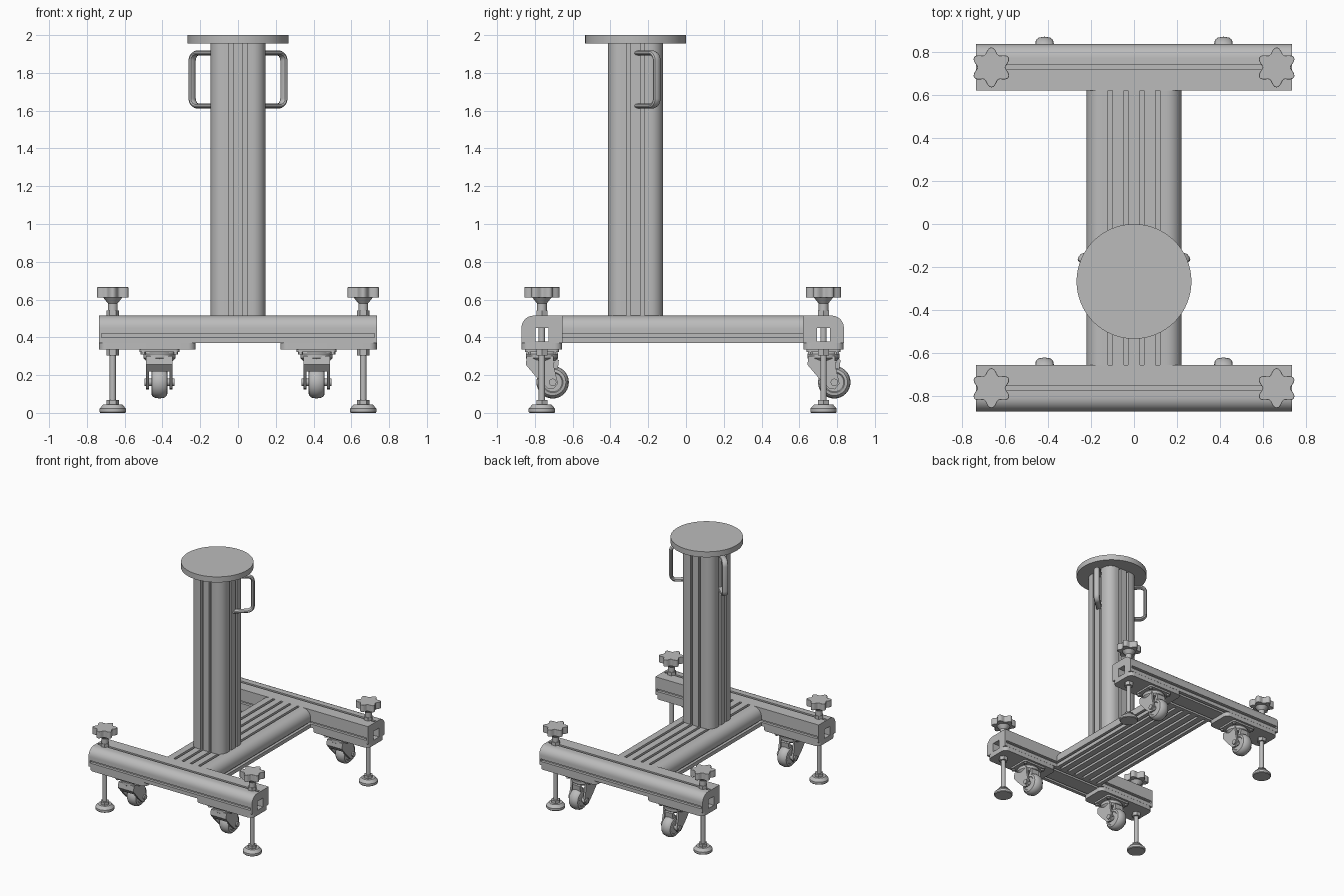
import bpy, bmesh
from math import radians, sin, cos, pi
from mathutils import Matrix, Vector

cube = bpy.data.objects.get("Cube")
if cube:
    bpy.data.objects.remove(cube)

GREY = (0.5, 0.5, 0.5, 1)
metal = bpy.data.materials.new("grey metal")
metal.use_nodes = True
metal.diffuse_color = GREY
metal.node_tree.nodes["Principled BSDF"].inputs["Base Color"].default_value = GREY

# Local profile plane to world: extrusion along x, y or z
ALONG = {
    "x": Matrix(((0, 0, 1, 0), (1, 0, 0, 0), (0, 1, 0, 0), (0, 0, 0, 1))),
    "y": Matrix.Rotation(pi / 2, 4, "X"),
    "z": Matrix.Identity(4),
}


def finish(name, bm, matrix):
    bmesh.ops.recalc_face_normals(bm, faces=bm.faces)
    mesh = bpy.data.meshes.new(name)
    bm.to_mesh(mesh)
    bm.free()
    ob = bpy.data.objects.new(name, mesh)
    bpy.context.collection.objects.link(ob)
    mesh.transform(matrix)
    mesh.materials.append(metal)
    bpy.context.view_layer.objects.active = ob
    bpy.ops.object.select_all(action="DESELECT")
    ob.select_set(True)
    bpy.ops.object.shade_smooth_by_angle(angle=radians(35))
    return ob


def profile(w, h, radii=(0, 0, 0, 0), grooves=((), (), (), ()), gw=0.02, gd=0.022):
    """Rounded rectangle from the lower left, with grooves on each side."""
    dirs = [Vector(d) for d in ((1, 0), (0, 1), (-1, 0), (0, -1))]
    signs = ((-1, -1), (1, -1), (1, 1), (-1, 1))
    corners = [Vector((sx * w / 2, sy * h / 2)) for sx, sy in signs]
    pts = []
    for i, (c, r, d) in enumerate(zip(corners, radii, dirs)):
        prev, inward = dirs[i - 1], dirs[(i + 1) % 4]
        if r:
            centre = c + r * (d - prev)
            pts += [centre - r * cos(k * pi / 16) * d + r * sin(k * pi / 16) * prev for k in range(9)]
        else:
            pts.append(c)
        mid = (c + corners[(i + 1) % 4]) / 2
        for t in grooves[i]:
            a, b = mid + d * (t - gw / 2), mid + d * (t + gw / 2)
            pts += [a, a + inward * gd, b + inward * gd, b]
    return pts


def extrude(name, loops, length, axis="z", at=(0, 0, 0)):
    """Fill the loops (later ones are holes) and extrude about the centre."""
    bm = bmesh.new()
    for loop in loops:
        vs = [bm.verts.new((p[0], p[1], -length / 2)) for p in loop]
        for a, b in zip(vs, vs[1:] + vs[:1]):
            bm.edges.new((a, b))
    bmesh.ops.triangle_fill(bm, edges=bm.edges[:], use_beauty=True, normal=(0, 0, 1))
    geom = bmesh.ops.extrude_face_region(bm, geom=bm.faces[:])["geom"]
    top = [v for v in geom if isinstance(v, bmesh.types.BMVert)]
    bmesh.ops.translate(bm, verts=top, vec=(0, 0, length))
    return finish(name, bm, Matrix.Translation(at) @ ALONG[axis])


def lathe(name, pts, axis="z", at=(0, 0, 0), steps=32):
    bm = bmesh.new()
    vs = [bm.verts.new((r, 0, z)) for r, z in pts]
    edges = [bm.edges.new(e) for e in zip(vs, vs[1:])]
    bmesh.ops.spin(bm, geom=vs + edges, axis=(0, 0, 1), cent=(0, 0, 0), angle=2 * pi, steps=steps)
    bmesh.ops.remove_doubles(bm, verts=bm.verts, dist=1e-5)
    return finish(name, bm, Matrix.Translation(at) @ ALONG[axis])


def rod(name, r, length, axis, at, steps=24):
    h = length / 2
    return lathe(name, [(0, -h), (r, -h), (r, h), (0, h)], axis, at, steps)


# Column, round head plate and base bridge
POST_Y = -0.267
pair = (-0.037, 0.037)
four = (-0.11, -0.037, 0.037, 0.11)
extrude("column", [profile(0.29, 0.29, (0.07,) * 4, (pair,) * 4)], 1.45, "z", (0, POST_Y, 1.235))
rod("head_plate", 0.267, 0.045, "z", (0, POST_Y, 1.9775), 64)
extrude("base_bridge", [profile(0.44, 0.145, (0, 0, 0.07, 0.07),
        ((-0.18, *four, 0.18), (-0.033,), four, (0.033,)))], 1.28, "y", (0, -0.017, 0.4425))


# Grab handles: rounded bracket with an oval section
def handle(name, side):
    curve = bpy.data.curves.new(name, "CURVE")
    curve.dimensions = "3D"
    curve.bevel_depth = 0.014
    curve.bevel_resolution = 3
    curve.use_fill_caps = True
    path = profile(0.15, 0.28, (0, 0.04, 0.04, 0))
    spline = curve.splines.new("POLY")
    spline.points.add(len(path) - 1)
    for p, v in zip(spline.points, path):
        p.co = (v.x, 0, v.y, 1)
    temp = bpy.data.objects.new(name + "_path", curve)
    bpy.context.collection.objects.link(temp)
    bm = bmesh.new()
    bm.from_mesh(temp.to_mesh())
    bpy.data.objects.remove(temp)
    angle = radians(42) if side > 0 else radians(138)
    finish(name, bm, Matrix.Translation((side * 0.187, -0.205, 1.765))
           @ Matrix.Rotation(angle, 4, "Z") @ Matrix.Diagonal((1, 1.7, 1, 1)))


handle("left_handle", 1)
handle("right_handle", -1)


# Levelling foot with spindle, nuts and star knob
def leveller(tag, x, y):
    rod(tag + "_spindle", 0.017, 0.56, "z", (x, y, 0.33))
    lathe(tag + "_foot", [(0, 0), (0.066, 0), (0.07, 0.005), (0.07, 0.022), (0.05, 0.045), (0, 0.045)],
          "z", (x, y, 0))
    for part, z, h in (("foot_nut", 0.055, 0.025), ("lock_nut", 0.32, 0.03), ("top_nut", 0.528, 0.026)):
        rod(f"{tag}_{part}", 0.034, h, "z", (x, y, z), 6)
    lathe(tag + "_knob_neck", [(0, 0.53), (0.026, 0.53), (0.026, 0.58), (0.05, 0.61), (0, 0.62)], "z", (x, y, 0))
    star = []
    for k in range(72):
        a = k * pi / 36
        r = 0.079 - 0.014 * cos(6 * a)
        star.append((r * cos(a), r * sin(a)))
    knob = extrude(tag + "_knob", [star], 0.055, "z", (x, y, 0.638))
    bevel = knob.modifiers.new("rounded_rim", "BEVEL")
    bevel.width = 0.012
    bevel.segments = 2
    bevel.angle_limit = radians(60)


# Swivel caster, trailing to the back
def caster(tag, x, y):
    extrude(tag + "_mount", [profile(0.21, 0.18, (0.02,) * 4)], 0.014, "z", (x, y, 0.329))
    for sx in (-1, 1):
        for sy in (-1, 1):
            rod(tag + "_mount_bolt", 0.014, 0.014, "z", (x + sx * 0.085, y + sy * 0.07, 0.317), 6)
    lathe(tag + "_swivel", [(0, 0.325), (0.075, 0.325), (0.085, 0.312), (0.085, 0.29), (0.07, 0.275), (0, 0.275)],
          "z", (x, y, 0))
    fork = [(-0.08, 0.3), (-0.085, 0.255), (-0.03, 0.19), (0.03, 0.13), (0.06, 0.125),
            (0.085, 0.155), (0.065, 0.24), (0.06, 0.3)]
    for s in (-1, 1):
        extrude(tag + "_fork_side", [fork], 0.016, "x", (x + s * 0.062, y, 0))
    hood = [(-0.08, 0.3), (-0.085, 0.255), (-0.055, 0.22), (-0.045, 0.235), (-0.04, 0.3)]
    extrude(tag + "_fork_hood", [hood], 0.12, "x", (x, y, 0))
    wy, wz = y + 0.057, 0.162
    lathe(tag + "_wheel", [(0, -0.038), (0.05, -0.038), (0.055, -0.043), (0.07, -0.04), (0.081, -0.028), (0.086, 0),
          (0.081, 0.028), (0.07, 0.04), (0.055, 0.043), (0.05, 0.038), (0, 0.038)], "x", (x, wy, wz))
    rod(tag + "_axle", 0.02, 0.16, "x", (x, wy, wz), 12)
    tab = [(0.045, 0.235), (0.075, 0.285), (0.09, 0.28), (0.085, 0.235), (0.07, 0.22)]
    extrude(tag + "_brake_tab", [tab], 0.07, "x", (x, y, 0))


# Cross beams with end caps, mounting plates, casters and levellers
for tag, y, front in (("front", -0.763, True), ("back", 0.728, False)):
    radii = (0, 0, 0, 0.065) if front else (0, 0, 0.065, 0)
    bore = [p + Vector((0, -0.029)) for p in profile(0.07, 0.072)]
    slots = ((-0.07, 0.07), (-0.033,), (0,), (0.033,))
    extrude(tag + "_beam", [profile(0.216, 0.145, radii, slots), bore], 1.446, "x", (0, y, 0.4425))
    for side, s in (("left", 1), ("right", -1)):
        name = f"{tag}_{side}"
        extrude(name + "_end_cap", [profile(0.216, 0.145, radii), bore], 0.012, "x", (s * 0.729, y, 0.4425))
        extrude(name + "_plate", [profile(0.51, 0.214, (0.04,) * 4)], 0.036, "z", (s * 0.48, y, 0.354))
        leveller(name, s * 0.663, y)
        caster(name + "_caster", s * 0.416, y)
